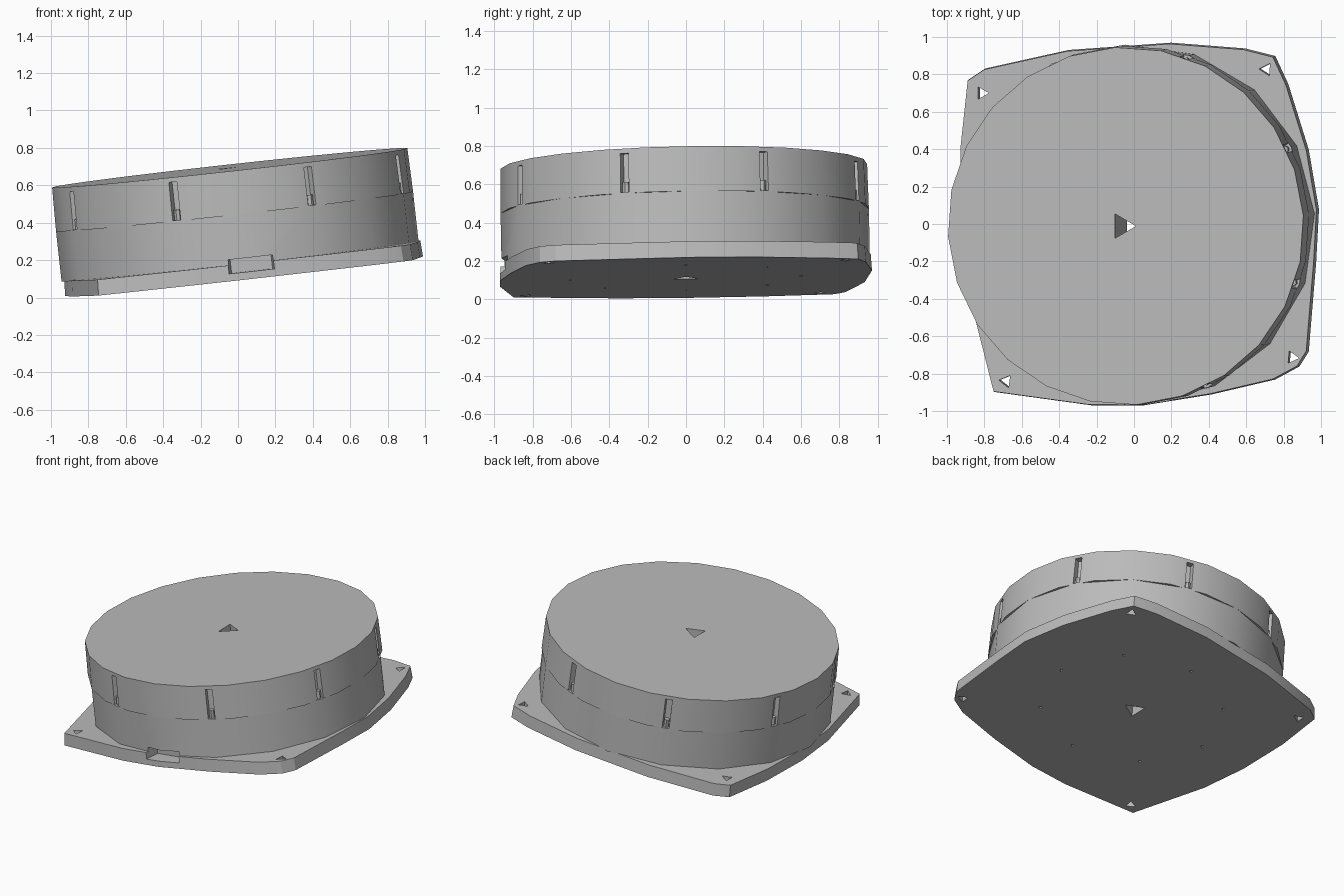
import bpy, bmesh, math
from mathutils import Matrix, Vector

cube = bpy.data.objects.get("Cube")
if cube:
    bpy.data.objects.remove(cube)

grey = bpy.data.materials.new("light grey")
COLOUR = (0.5, 0.5, 0.5, 1)
grey.diffuse_color = COLOUR
grey.use_nodes = True
grey.node_tree.nodes["Principled BSDF"].inputs["Base Color"].default_value = COLOUR

# The whole housing leans up towards its left side
TILT = (Matrix.Translation((0.02, 0, 0.112))
        @ Matrix.Rotation(math.radians(1.1), 4, 'X')
        @ Matrix.Rotation(math.radians(-6.3), 4, 'Y'))
NOTCH_ANGLES = [math.radians(26 + 45 * i) for i in range(8)]
MOUNTS = [(-0.83, 0.7), (0.7, 0.83), (0.84, -0.71), (-0.7, -0.84)]


def polar(r, a):
    return r * math.cos(a), r * math.sin(a)


def ring(sides, r, start=0.0, centre=(0, 0)):
    pts = [polar(r, start + math.tau * i / sides) for i in range(sides)]
    return [(x + centre[0], y + centre[1]) for x, y in pts]


def add_prism(bm, outline, z0, z1, top_scale=1.0):
    low = [bm.verts.new((x, y, z0)) for x, y in outline]
    high = [bm.verts.new((x * top_scale, y * top_scale, z1)) for x, y in outline]
    bm.faces.new(low[::-1])
    bm.faces.new(high)
    n = len(outline)
    for i in range(n):
        j = (i + 1) % n
        bm.faces.new((low[i], low[j], high[j], high[i]))


def make(name, prisms):
    bm = bmesh.new()
    for p in prisms:
        add_prism(bm, *p)
    mesh = bpy.data.meshes.new(name)
    bm.to_mesh(mesh)
    bm.free()
    mesh.materials.append(grey)
    ob = bpy.data.objects.new(name, mesh)
    bpy.context.collection.objects.link(ob)
    return ob


def activate(ob):
    bpy.ops.object.select_all(action='DESELECT')
    ob.select_set(True)
    bpy.context.view_layer.objects.active = ob


def cut(ob, prisms):
    cutter = make("cutter", prisms)
    cutter.hide_render = True
    mod = ob.modifiers.new("cut", 'BOOLEAN')
    mod.operation, mod.solver, mod.object = 'DIFFERENCE', 'EXACT', cutter
    activate(ob)
    bpy.ops.object.modifier_apply(modifier=mod.name)
    bpy.data.objects.remove(cutter)


def finish(ob):
    ob.data.transform(TILT)
    activate(ob)
    bpy.ops.object.shade_smooth_by_angle(angle=math.radians(25))


def notch(a, r_in, half):
    out = Vector((math.cos(a), math.sin(a)))
    side = Vector((-out.y, out.x)) * half
    return [tuple(p) for p in (out * r_in - side, out * 1.1 - side * 2.2,
                               out * 1.1 + side * 2.2, out * r_in + side)]


axle_hole = (ring(3, 0.075, 0, (-0.02, 0)), -0.1, 0.7)
plug_slot = ([(-0.08, -1.1), (0.2, -1.1), (0.17, -0.86), (-0.05, -0.86)], 0.04, 0.115)

# Mounting plate: bulging square with clipped corners
plate_outline = [(-0.77, -0.9), (-0.25, -0.97), (0.03, -0.97), (0.4, -0.91),
                 (0.74, -0.83), (0.87, -0.76), (0.92, -0.68), (0.96, -0.2),
                 (0.975, 0.08), (0.92, 0.4), (0.81, 0.75), (0.74, 0.9),
                 (0.58, 0.94), (0.18, 0.97), (-0.37, 0.93), (-0.82, 0.83),
                 (-0.91, 0.77), (-0.95, 0.4), (-0.95, 0), (-0.91, -0.35)]
plate = make("mounting_plate", [(plate_outline, 0, 0.085, 0.995)])
small_holes = [(ring(3, 0.014, 0, c), -0.1, 0.05) for c in ring(8, 0.6)]
cut(plate, [(ring(3, 0.038, i, c), -0.1, 0.2) for i, c in enumerate(MOUNTS)]
    + small_holes + [axle_hole, plug_slot])
finish(plate)

# Lower drum
lower = make("lower_drum", [(ring(16, 0.962, NOTCH_ANGLES[0]), 0.08, 0.355)])
cut(lower, [axle_hole, plug_slot])
finish(lower)

# Upper drum with a screw notch every eighth of a turn
upper = make("upper_drum", [(ring(24, 0.962, NOTCH_ANGLES[0] + math.radians(7.5)), 0.35, 0.585, 0.995)])
cut(upper, [(notch(a, 0.91, 0.018), 0.352, 0.56) for a in NOTCH_ANGLES] + [axle_hole])
finish(upper)

# Screw heads standing in the notches
screws = make("screw_heads", [(ring(6, 0.018, a, polar(0.932, a)), 0.34, 0.41)
                              for a in NOTCH_ANGLES])
finish(screws)
